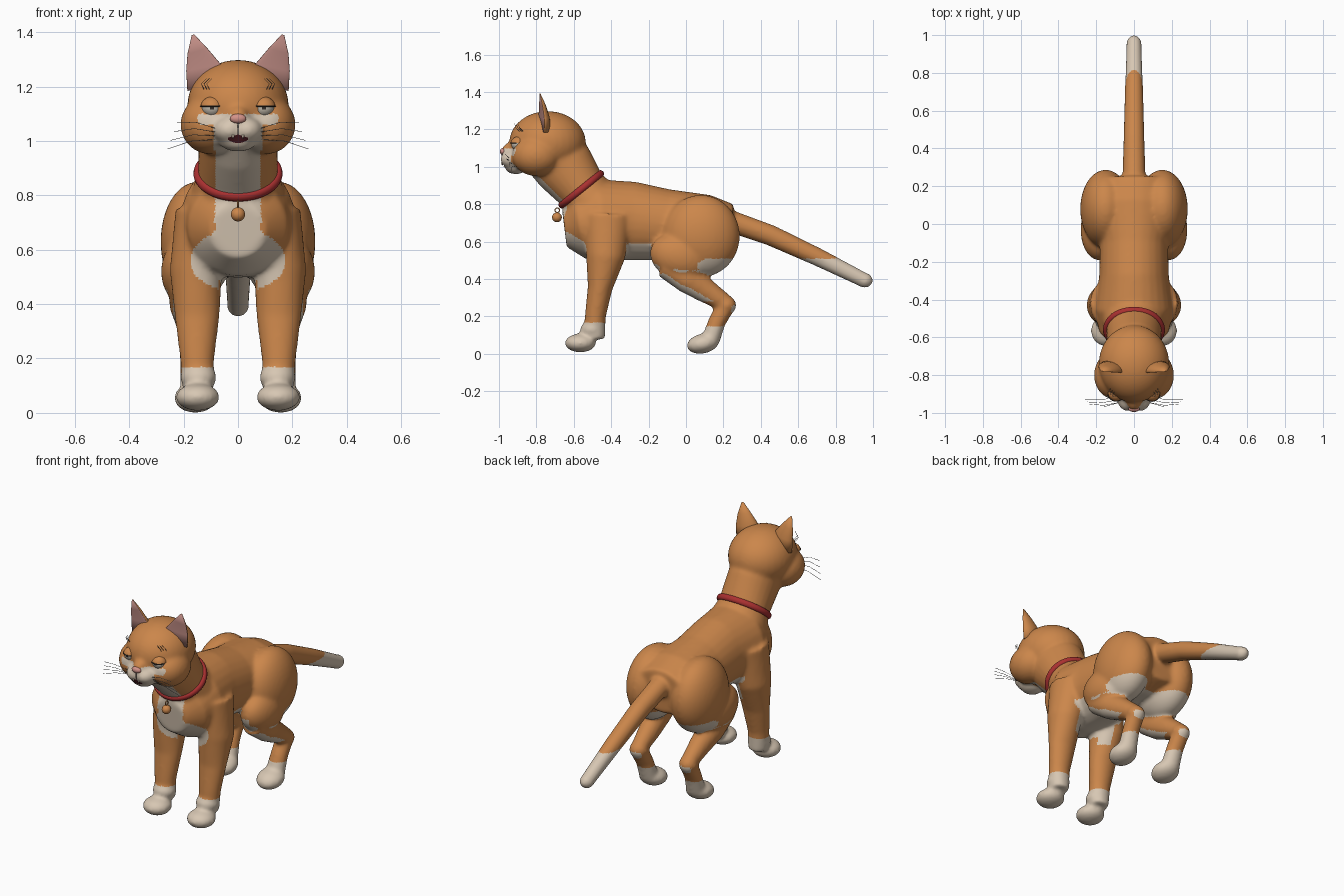
import bpy, bmesh, math
from mathutils import Vector, Matrix
from mathutils.bvhtree import BVHTree

if "Cube" in bpy.data.objects:
    bpy.data.objects.remove(bpy.data.objects["Cube"], do_unlink=True)


def material(name, r, g, b):
    mat = bpy.data.materials.new(name)
    mat.use_nodes = True
    mat.diffuse_color = (r, g, b, 1)
    bsdf = next(n for n in mat.node_tree.nodes if n.type == "BSDF_PRINCIPLED")
    bsdf.inputs["Base Color"].default_value = (r, g, b, 1)
    return mat


ginger = material("ginger fur", 0.6, 0.24, 0.07)
cream = material("cream fur", 0.68, 0.57, 0.45)
red = material("collar red", 0.4, 0.03, 0.03)
pink = material("ear pink", 0.52, 0.26, 0.23)
nose_pink = material("nose pink", 0.65, 0.29, 0.25)
maroon = material("mouth maroon", 0.07, 0.01, 0.015)
dark = material("dark line", 0.04, 0.03, 0.025)
eye_grey = material("eye grey", 0.55, 0.5, 0.42)
grey = material("whisker grey", 0.2, 0.2, 0.2)


def ball(bm, centre, radii, tilt=0):
    """Ellipsoid, optionally pitched about x."""
    m = (Matrix.Translation(centre) @ Matrix.Rotation(math.radians(tilt), 4, "X")
         @ Matrix.Diagonal((*radii, 1)))
    return bmesh.ops.create_uvsphere(bm, u_segments=32, v_segments=20, radius=1, matrix=m)["verts"]


def loft(bm, sections, sides=28, front=1):
    """Closed tube through (x, y, z, half width, half depth) sections."""
    points = [Vector(s[:3]) for s in sections]
    rings = []
    for i, s in enumerate(sections):
        t = (points[min(i + 1, len(points) - 1)] - points[max(i - 1, 0)]).normalized()
        n = t.cross(Vector((1, 0, 0))).normalized()
        u = n.cross(t)
        ring = []
        for k in range(sides):
            a = math.tau * k / sides
            d = math.sin(a)
            offset = n * d * s[4]
            if offset.y < 0:
                offset *= front
            ring.append(bm.verts.new(points[i] + u * math.cos(a) * s[3] + offset))
        rings.append(ring)
    for a, b in zip(rings, rings[1:]):
        for k in range(sides):
            j = (k + 1) % sides
            bm.faces.new((a[k], a[j], b[j], b[k]))
    bm.faces.new(rings[0])
    bm.faces.new(rings[-1])
    return [v for ring in rings for v in ring]


def finish(bm, name, *mats, rule=None):
    bmesh.ops.recalc_face_normals(bm, faces=bm.faces)
    mesh = bpy.data.meshes.new(name)
    for f in bm.faces:
        f.smooth = True
        if rule:
            f.material_index = rule(f.calc_center_median(), f.normal)
    bm.to_mesh(mesh)
    bm.free()
    for m in mats:
        mesh.materials.append(m)
    obj = bpy.data.objects.new(name, mesh)
    bpy.context.collection.objects.link(obj)
    return obj


# Body masses: torso, neck, head and tail
bm = bmesh.new()
loft(bm, [(0, 0.25, 0.67, 0.17, 0.13), (0, 0.12, 0.675, 0.21, 0.175),
          (0, -0.1, 0.69, 0.18, 0.19), (0, -0.28, 0.71, 0.185, 0.21),
          (0, -0.45, 0.715, 0.21, 0.22), (0, -0.57, 0.68, 0.185, 0.18),
          (0, -0.65, 0.67, 0.1, 0.1)])
loft(bm, [(0, -0.74, 1.1, 0.15, 0.16), (0, -0.65, 1.0, 0.145, 0.165),
          (0, -0.56, 0.88, 0.147, 0.137), (0, -0.46, 0.75, 0.19, 0.16)])
ball(bm, (0, -0.74, 1.13), (0.187, 0.205, 0.168))
ball(bm, (0, -0.91, 1.0), (0.07, 0.06, 0.04))
ball(bm, (0, -0.92, 1.085), (0.045, 0.068, 0.05))
loft(bm, [(0, 0.18, 0.73, 0.062, 0.06), (0, 0.45, 0.635, 0.056, 0.056),
          (0, 0.7, 0.52, 0.049, 0.049), (0, 0.955, 0.393, 0.04, 0.04)])
ball(bm, (0, 0.955, 0.393), (0.041, 0.045, 0.041))

# Cheeks, legs and paws on both sides
for s in (1, -1):
    ball(bm, (s * 0.1, -0.8, 1.06), (0.112, 0.13, 0.11))
    ball(bm, (s * 0.032, -0.927, 1.04), (0.058, 0.065, 0.048))
    loft(bm, [(s * 0.13, -0.42, 0.74, 0.1, 0.13), (s * 0.155, -0.43, 0.52, 0.096, 0.105),
              (s * 0.15, -0.46, 0.35, 0.082, 0.066), (s * 0.15, -0.485, 0.2, 0.063, 0.056),
              (s * 0.147, -0.49, 0.08, 0.056, 0.058)])
    ball(bm, (s * 0.145, -0.5, 0.13), (0.067, 0.066, 0.05))
    ball(bm, (s * 0.148, -0.565, 0.058), (0.081, 0.083, 0.05))
    ball(bm, (s * 0.15, 0.08, 0.63), (0.135, 0.208, 0.22))
    ball(bm, (s * 0.185, -0.03, 0.52), (0.098, 0.165, 0.125), -15)
    loft(bm, [(s * 0.18, -0.12, 0.47, 0.07, 0.06), (s * 0.18, 0.01, 0.4, 0.073, 0.078),
              (s * 0.17, 0.11, 0.335, 0.06, 0.065), (s * 0.167, 0.22, 0.265, 0.046, 0.046)])
    ball(bm, (s * 0.167, 0.215, 0.26), (0.054, 0.054, 0.052))
    loft(bm, [(s * 0.167, 0.215, 0.26, 0.05, 0.05), (s * 0.163, 0.165, 0.17, 0.05, 0.047),
              (s * 0.158, 0.13, 0.07, 0.056, 0.05)])
    ball(bm, (s * 0.157, 0.09, 0.055), (0.078, 0.087, 0.053), 12)
body = finish(bm, "body")

# Fuse the masses into one soft skin
fuse = body.modifiers.new("fuse", "REMESH")
fuse.mode = "VOXEL"
fuse.voxel_size = 0.0095
soft = body.modifiers.new("soften", "SMOOTH")
soft.factor = 0.5
soft.iterations = 14
graph = bpy.context.evaluated_depsgraph_get()
skin = bpy.data.meshes.new_from_object(body.evaluated_get(graph))
body.modifiers.clear()
body.data = skin


def inside(a, b, ca, cb, ra, rb):
    return ((a - ca) / ra) ** 2 + ((b - cb) / rb) ** 2 < 1


def is_cream(p, n):
    x, y, z = abs(p.x), p.y, p.z
    if y < -0.38 and z < 0.17 or y > -0.05 and z < 0.15:      # paws
        return True
    if y < -0.86 and z < 1.1:                                 # muzzle and cheek flash
        return x < 0.09 and (z < 1.075 or x > 0.025) or inside(x, z, 0.11, 1.085, 0.04, 0.03)
    if y < -0.6 and z < 1.0 and n.y < -0.1 and x < 0.085:     # throat
        return True
    if y < -0.48 and z > 0.42 and n.y < 0.3 and inside(x, z, 0, 0.56, 0.175, 0.115):
        return True                                           # chest
    if -0.5 < y < -0.1 and 0.42 < z < 0.59 and x < 0.2:       # belly
        return n.z < -0.15 and (x < 0.13 or y > -0.32) or -0.32 < y < -0.19 and n.z < 0.2
    if y > -0.2 and 0.28 < z < 0.51:                          # under thighs
        return n.z < -0.45 or y > 0.05 and inside(y, z, 0.16, 0.47, 0.1, 0.045) or x < 0.1
    return inside(y, z, 0.27, 0.235, 0.03, 0.03)              # heel spot


for m in (ginger, cream):
    skin.materials.append(m)
for f in skin.polygons:
    f.use_smooth = True
    f.material_index = int(is_cream(f.center, f.normal))
tree = BVHTree.FromPolygons([v.co for v in skin.vertices], [p.vertices for p in skin.polygons])


def on_face(x, z, lift=0.0):
    """Point on the front of the skin at the given x and z."""
    hit = tree.ray_cast(Vector((x, -2, z)), Vector((0, 1, 0)))[0]
    return Vector((x, (hit.y if hit else -0.9) - lift, z))


def strand(name, points, mat, radius):
    curve = bpy.data.curves.new(name, "CURVE")
    curve.dimensions = "3D"
    curve.bevel_depth = radius
    curve.bevel_resolution = 1
    line = curve.splines.new("POLY")
    line.points.add(len(points) - 1)
    for p, co in zip(line.points, points):
        p.co = (*co, 1)
    curve.materials.append(mat)
    bpy.context.collection.objects.link(bpy.data.objects.new(name, curve))


for s, side in ((1, "left"), (-1, "right")):
    # Ear: flat pink front, rounded ginger back, turned outwards
    bm = bmesh.new()
    verts = loft(bm, [(s * 0.12, -0.77, 1.19, 0.068, 0.05), (s * 0.127, -0.772, 1.27, 0.066, 0.04),
                      (s * 0.148, -0.78, 1.33, 0.039, 0.024),
                      (s * 0.162, -0.79, 1.39, 0.005, 0.004)], front=0.15)
    bmesh.ops.rotate(bm, verts=verts, cent=(s * 0.125, -0.77, 1.2),
                     matrix=Matrix.Rotation(s * 0.22, 3, "Z"))
    ear = finish(bm, side + "_ear", ginger, pink, rule=lambda p, n: int(n.y < -0.6))

    # Eyeball with pupil, heavy upper lid and lash line
    socket = on_face(s * 0.095, 1.122)
    centre = socket + Vector((0, 0.022, 0))
    bm = bmesh.new()
    ball(bm, centre, (0.038, 0.04, 0.036))
    finish(bm, side + "_eye", eye_grey, dark,
           rule=lambda p, n: int(p.y < centre.y and inside(p.x, p.z, centre.x, centre.z + 0.006, 0.01, 0.011)))
    bm = bmesh.new()
    lid = ball(bm, centre, (0.043, 0.044, 0.041))
    bmesh.ops.delete(bm, geom=[v for v in lid if v.co.z < centre.z + 0.005], context="VERTS")
    finish(bm, side + "_eyelid", ginger)
    arc = [math.radians(a) for a in range(195, 350, 15)]
    strand(side + "_lash_line", [centre + Vector((0.043 * math.cos(a), 0.044 * math.sin(a), 0.006))
                                 for a in arc], dark, 0.003)

    # Whiskers on muzzle and brow
    for i in range(4):
        root = on_face(s * 0.085, 1.005 + i * 0.014)
        tip = Vector((s * (0.26 - 0.012 * i), -0.93 - 0.012 * i, 0.97 + 0.032 * i))
        bend = (root + tip) / 2 + Vector((0, -0.01, 0.012))
        strand(f"{side}_whisker_{i}", [root, bend, tip], grey, 0.0011)
    for i in range(3):
        root = on_face(s * (0.105 + 0.01 * i), 1.19)
        strand(f"{side}_brow_whisker_{i}",
               [root, root + Vector((s * 0.01, -0.02, 0.02)), root + Vector((-s * 0.01, -0.025, 0.04))],
               grey, 0.0011)

    # Fang
    bm = bmesh.new()
    bmesh.ops.create_cone(bm, cap_ends=True, segments=10, radius1=0.0005, radius2=0.006, depth=0.016,
                          matrix=Matrix.Translation(on_face(s * 0.018, 1.014, 0.006)))
    finish(bm, side + "_fang", cream)

# Nose
bm = bmesh.new()
ball(bm, on_face(0, 1.082) + Vector((0, 0.004, 0)), (0.03, 0.016, 0.018))
finish(bm, "nose", nose_pink)

# Open mouth: thin plate wrapped on the muzzle
bm = bmesh.new()
steps = 12
rows = []
for j in range(4):
    row = []
    for i in range(steps + 1):
        u = 2 * i / steps - 1
        top = 1.024 - 0.012 * abs(u)
        low = 0.992 + 0.012 * u * u
        row.append(bm.verts.new(on_face(0.036 * u, low + (top - low) * j / 3, 0.004)))
    rows.append(row)
for a, b in zip(rows, rows[1:]):
    for i in range(steps):
        bm.faces.new((a[i], a[i + 1], b[i + 1], b[i]))
finish(bm, "mouth", maroon)
strand("muzzle_groove", [on_face(0, z, 0.001) for z in (1.065, 1.045, 1.024)], dark, 0.002)


def torus(name, centre, major, minor, scale, rotation, mat):
    bpy.ops.mesh.primitive_torus_add(major_segments=48, minor_segments=12, major_radius=major,
                                     minor_radius=minor, location=centre, rotation=rotation)
    obj = bpy.context.object
    obj.name = name
    obj.scale = scale
    obj.data.materials.append(mat)
    bpy.ops.object.shade_smooth()


# Collar and bell
torus("collar", (0, -0.56, 0.88), 0.148, 0.016, (1, 0.92, 1.15), (math.radians(39), 0, 0), red)
torus("bell_ring", (0, -0.688, 0.768), 0.012, 0.003, (1, 1, 1), (0, math.pi / 2, 0), ginger)
bm = bmesh.new()
ball(bm, (0, -0.69, 0.73), (0.026, 0.026, 0.026))
finish(bm, "bell", ginger)
